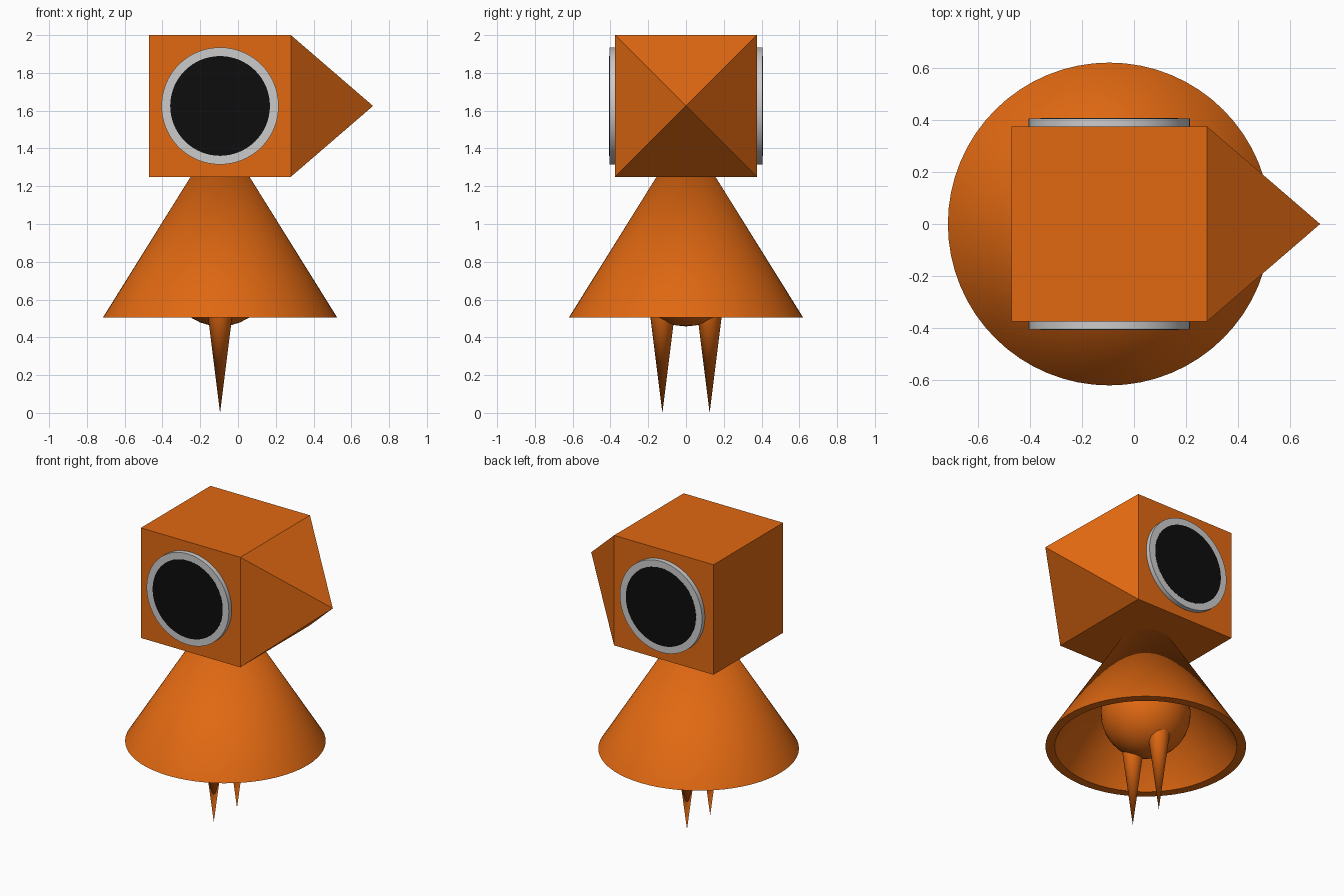
import bpy, bmesh, math
from mathutils import Matrix

if "Cube" in bpy.data.objects:
    bpy.data.objects.remove(bpy.data.objects["Cube"])

CX = -0.095  # shared axis of head, skirt, legs
SEG = 64


def material(name, color):
    m = bpy.data.materials.new(name)
    m.diffuse_color = (*color, 1)
    m.use_nodes = True
    m.node_tree.nodes["Principled BSDF"].inputs["Base Color"].default_value = m.diffuse_color
    return m


ORANGE = material("orange", (0.75, 0.14, 0.006))
BLACK = material("black", (0.004, 0.004, 0.004))


def finish(name, bm, mat=None, smooth=True):
    bmesh.ops.remove_doubles(bm, verts=bm.verts, dist=1e-5)
    bmesh.ops.recalc_face_normals(bm, faces=bm.faces)
    mesh = bpy.data.meshes.new(name)
    bm.to_mesh(mesh)
    bm.free()
    ob = bpy.data.objects.new(name, mesh)
    bpy.context.collection.objects.link(ob)
    if mat:
        mesh.materials.append(mat)
    if smooth:
        bpy.ops.object.select_all(action='DESELECT')
        bpy.context.view_layer.objects.active = ob
        ob.select_set(True)
        bpy.ops.object.shade_smooth_by_angle(angle=math.radians(30))
    return ob


def lathe(name, profile, matrix, mat=None):
    """Spin a closed (radius, height) profile around local z."""
    bm = bmesh.new()
    verts = [bm.verts.new((r, 0, h)) for r, h in profile]
    edges = [bm.edges.new((a, b)) for a, b in zip(verts, verts[1:])]
    if profile[0][0] > 0 and profile[-1][0] > 0:
        edges.append(bm.edges.new((verts[-1], verts[0])))
    bmesh.ops.spin(bm, geom=verts + edges, cent=(0, 0, 0), axis=(0, 0, 1),
                   angle=2 * math.pi, steps=SEG, use_merge=True)
    bm.transform(matrix)
    return finish(name, bm, mat)


# Cube head
bm = bmesh.new()
bmesh.ops.create_cube(bm, size=0.75, matrix=Matrix.Translation((CX, 0, 1.625)))
finish("head", bm, ORANGE, smooth=False)

# Four-sided pyramid beak
bm = bmesh.new()
base = [bm.verts.new((0.28, y * 0.375, 1.625 + z * 0.375))
        for y, z in ((-1, -1), (1, -1), (1, 1), (-1, 1))]
tip = bm.verts.new((0.715, 0, 1.625))
for i in range(4):
    bm.faces.new((base[i], base[(i + 1) % 4], tip))
bm.faces.new(base[::-1])
finish("beak", bm, ORANGE, smooth=False)

# Hollow conical skirt body, its tip hidden in the head
axis = Matrix.Translation((CX, 0, 0))
lathe("skirt", [(0, 1.5), (0.62, 0.505), (0.563, 0.505), (0, 1.409)], axis, ORANGE)

# Ball inside the skirt
bm = bmesh.new()
bmesh.ops.create_uvsphere(bm, u_segments=32, v_segments=16, radius=0.278,
                          matrix=Matrix.Translation((CX, 0, 0.736)))
finish("belly", bm, ORANGE)

# Eyes and legs on both sides
for side, s in (("front", -1), ("back", 1)):
    eye = Matrix.Translation((CX, s * 0.36, 1.625)) @ Matrix.Rotation(-s * math.pi / 2, 4, 'X')
    lathe(f"{side}_eye_ring", [(0.31, 0), (0.31, 0.046), (0.26, 0.046), (0.26, 0)], eye)
    lathe(f"{side}_pupil", [(0, 0), (0.264, 0), (0.264, 0.047), (0, 0.047)], eye, BLACK)
    lathe(f"{side}_leg", [(0, 0), (0.075, 0.6), (0, 0.6)],
          Matrix.Translation((CX, s * 0.125, 0)), ORANGE)
